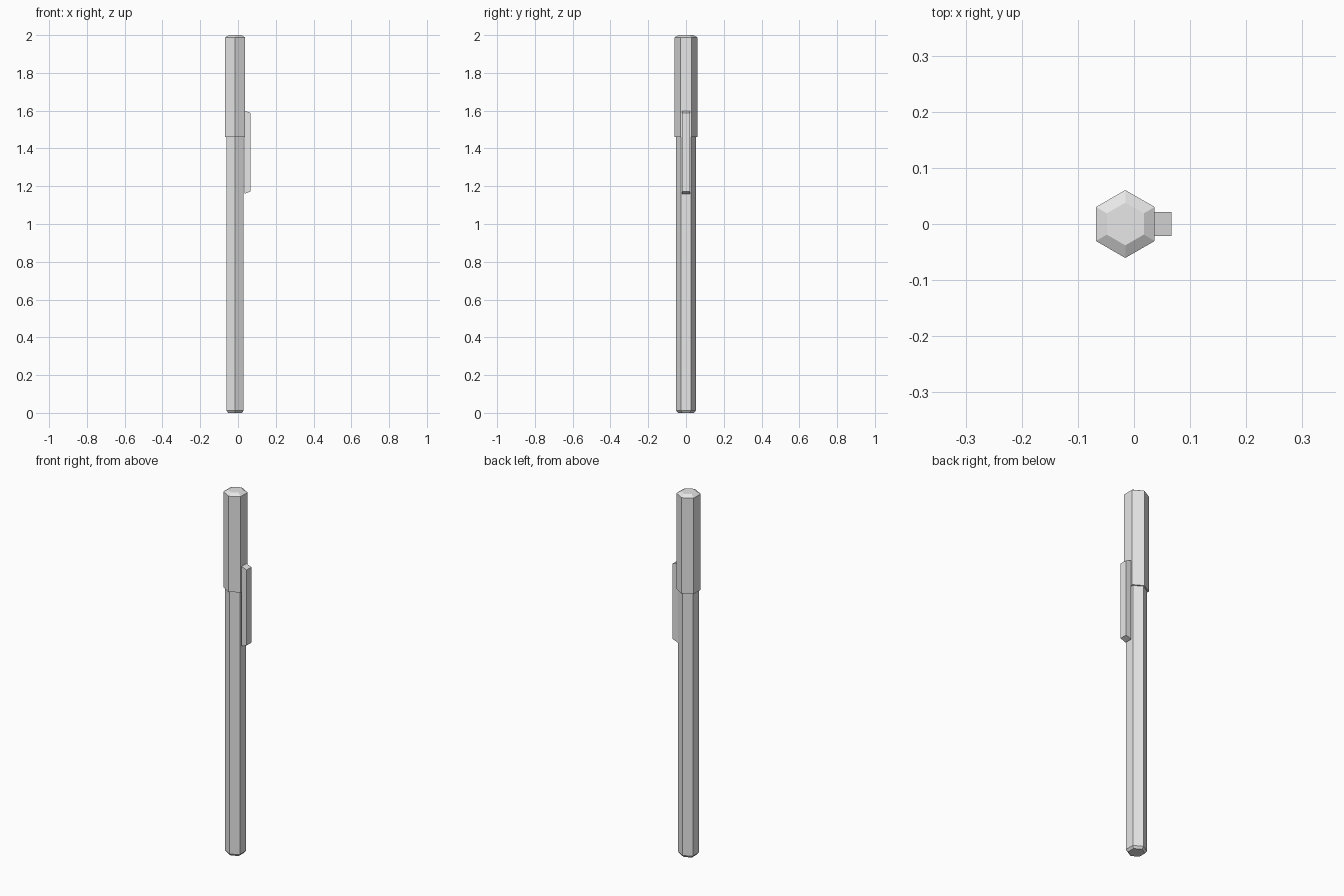
import bpy
import bmesh
import math

cube = bpy.data.objects.get("Cube")
if cube:
    bpy.data.objects.remove(cube, do_unlink=True)

grey = bpy.data.materials.new("light grey")
grey.use_nodes = True
colour = (0.8, 0.8, 0.8, 1)
grey.diffuse_color = colour
grey.node_tree.nodes["Principled BSDF"].inputs["Base Color"].default_value = colour

AXIS_X = -0.0155


def loft(name, rings):
    """Skin a closed solid through matching rings of points."""
    bm = bmesh.new()
    loops = [[bm.verts.new(p) for p in ring] for ring in rings]
    n = len(loops[0])
    for low, high in zip(loops, loops[1:]):
        for i in range(n):
            j = (i + 1) % n
            bm.faces.new((low[i], low[j], high[j], high[i]))
    bm.faces.new(loops[0][::-1])
    bm.faces.new(loops[-1])
    bmesh.ops.recalc_face_normals(bm, faces=bm.faces)
    mesh = bpy.data.meshes.new(name)
    bm.to_mesh(mesh)
    bm.free()
    mesh.materials.append(grey)
    obj = bpy.data.objects.new(name, mesh)
    bpy.context.collection.objects.link(obj)
    return obj


def hexagon(radius, z):
    """Hexagon with corners pointing to the front and back."""
    angles = [math.pi / 2 + i * math.pi / 3 for i in range(6)]
    return [(AXIS_X + radius * math.cos(a), radius * math.sin(a), z) for a in angles]


# Barrel with a bevelled lower end
loft("barrel", [hexagon(r, z) for r, z in ((0.042, 0), (0.052, 0.012), (0.052, 1.47))])

# Wider cap with a bevelled top
loft("cap", [hexagon(r, z) for r, z in ((0.0605, 1.46), (0.0605, 1.988), (0.038, 2))])

# Pocket clip with sloping ends, on the left face of the cap
side = [(0.035, 1.16), (0.0668, 1.172), (0.0668, 1.588), (0.035, 1.6)]
loft("clip", [[(x, y, z) for x, z in side] for y in (-0.021, 0.021)])
